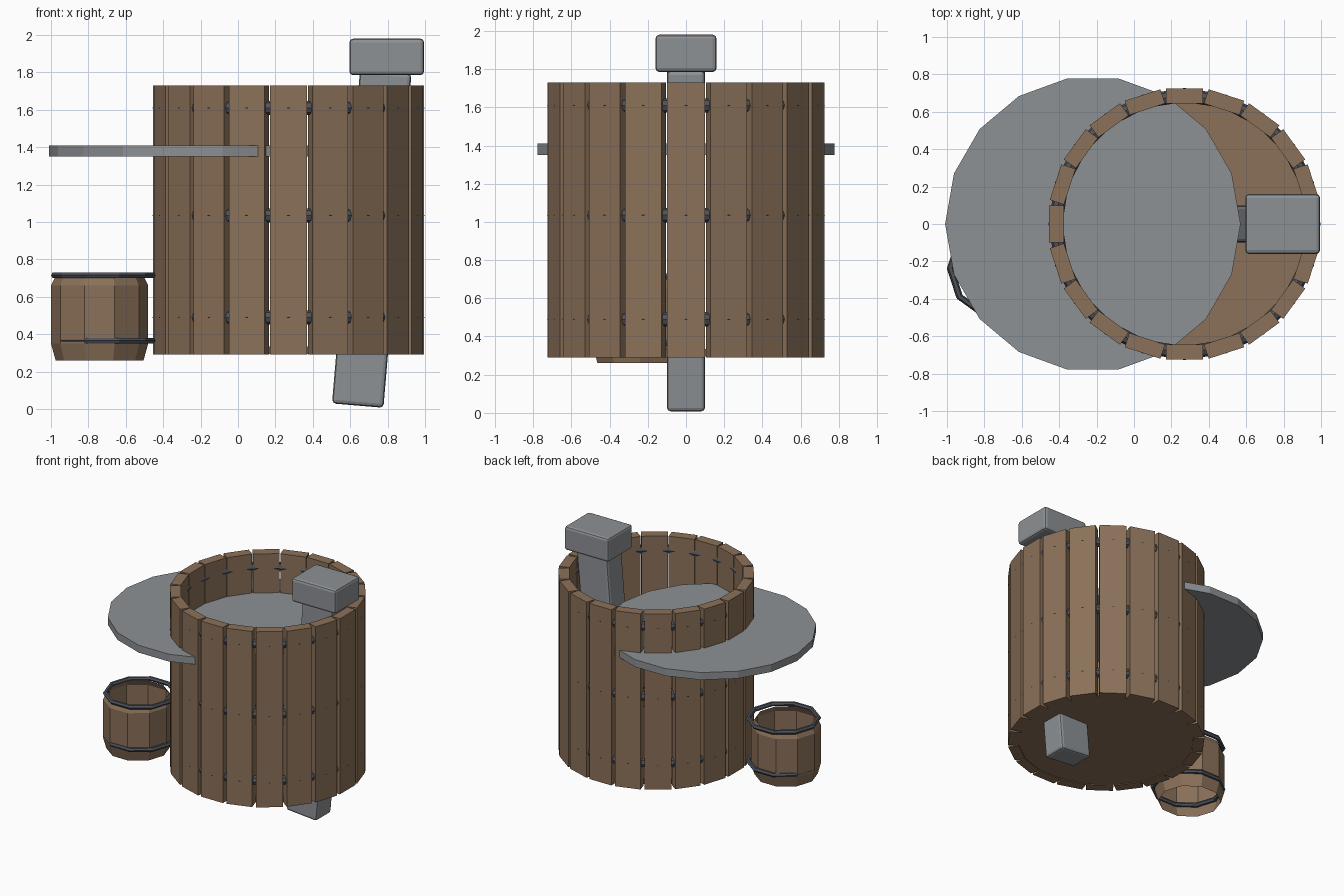
import bpy, bmesh
from math import pi, cos, sin, radians
from mathutils import Matrix

cube = bpy.data.objects.get("Cube")
if cube:
    bpy.data.objects.remove(cube, do_unlink=True)


def material(name, rgb):
    mat = bpy.data.materials.new(name)
    mat.use_nodes = True
    mat.diffuse_color = (*rgb, 1)
    mat.node_tree.nodes["Principled BSDF"].inputs["Base Color"].default_value = (*rgb, 1)
    return mat


WOOD = material("brown wood", (0.26, 0.165, 0.10))
STONE = material("grey stone", (0.27, 0.285, 0.30))
IRON = material("dark iron", (0.075, 0.085, 0.105))


def finish(name, bm, mat, location=(0, 0, 0)):
    mesh = bpy.data.meshes.new(name)
    bm.to_mesh(mesh)
    bm.free()
    mesh.materials.append(mat)
    obj = bpy.data.objects.new(name, mesh)
    obj.location = location
    bpy.context.collection.objects.link(obj)
    return obj


def add_box(bm, size, matrix):
    bmesh.ops.create_cube(bm, size=1, matrix=matrix @ Matrix.Diagonal((*size, 1)))


def disc(name, sides, radius, depth, location, mat, turn=0):
    bm = bmesh.new()
    bmesh.ops.create_cone(bm, cap_ends=True, segments=sides, radius1=radius, radius2=radius,
                          depth=depth, matrix=Matrix.Rotation(turn, 4, "Z"))
    return finish(name, bm, mat, location)


def lathe(name, profile, sides, location, mat, closed=False):
    """Revolve (radius, height) points around z; first corner lies on +x."""
    bm = bmesh.new()
    rings = [[bm.verts.new((r * cos(a), r * sin(a), z)) for r, z in profile]
             for a in (2 * pi * i / sides for i in range(sides))]
    count = len(profile)
    for i in range(sides):
        here, there = rings[i], rings[(i + 1) % sides]
        for j in range(count if closed else count - 1):
            k = (j + 1) % count
            bm.faces.new((here[j], there[j], there[k], here[k]))
    return finish(name, bm, mat, location)


def hoop(name, major, minor, sides, location, tube_sides=8):
    tube = [(major + minor * cos(2 * pi * j / tube_sides), minor * sin(2 * pi * j / tube_sides))
            for j in range(tube_sides)]
    return lathe(name, tube, sides, location, IRON, closed=True)


def bevelled_box(name, size, location, tilt=0):
    bm = bmesh.new()
    add_box(bm, size, Matrix.Rotation(tilt, 4, "Y"))
    obj = finish(name, bm, STONE, location)
    bevel = obj.modifiers.new("soft edges", "BEVEL")
    bevel.width = 0.02
    bevel.segments = 2
    return obj


# Large tub: a ring of straight staves
TUB_X, STAVES = 0.27, 20
bm = bmesh.new()
for i in range(STAVES):
    turn = Matrix.Rotation(2 * pi * i / STAVES, 4, "Z")
    add_box(bm, (0.08, 0.2, 1.44), turn @ Matrix.Translation((0.685, 0, 0)))
finish("tub_staves", bm, WOOD, (TUB_X, 0, 1.01))
disc("tub_floor", 32, 0.65, 0.04, (TUB_X, 0, 0.315), WOOD)

# Hoops threaded through the staves
for label, z in (("lower", 0.49), ("middle", 1.035), ("upper", 1.61)):
    hoop("tub_hoop_" + label, 0.69, 0.037, STAVES, (TUB_X, 0, z))

# Round slab cutting through the tub wall
disc("round_slab", 18, 0.79, 0.06, (-0.22, 0, 1.38), STONE, radians(10))

# Hammer: leaning shaft and block head
bevelled_box("hammer_shaft", (0.276, 0.2, 1.79), (0.715, 0, 0.91), radians(4.8))
bevelled_box("hammer_head", (0.4, 0.32, 0.195), (0.795, 0, 1.8825))

# Small open bucket with two loose hoops
lathe("bucket_wall", [(0.235, 0.26), (0.26, 0.35), (0.26, 0.66), (0.235, 0.71)],
      10, (-0.74, -0.24, 0), WOOD)
for label, z in (("lower", 0.365), ("upper", 0.715)):
    hoop("bucket_hoop_" + label, 0.262, 0.018, 10, (-0.72, -0.235, z), 6)
